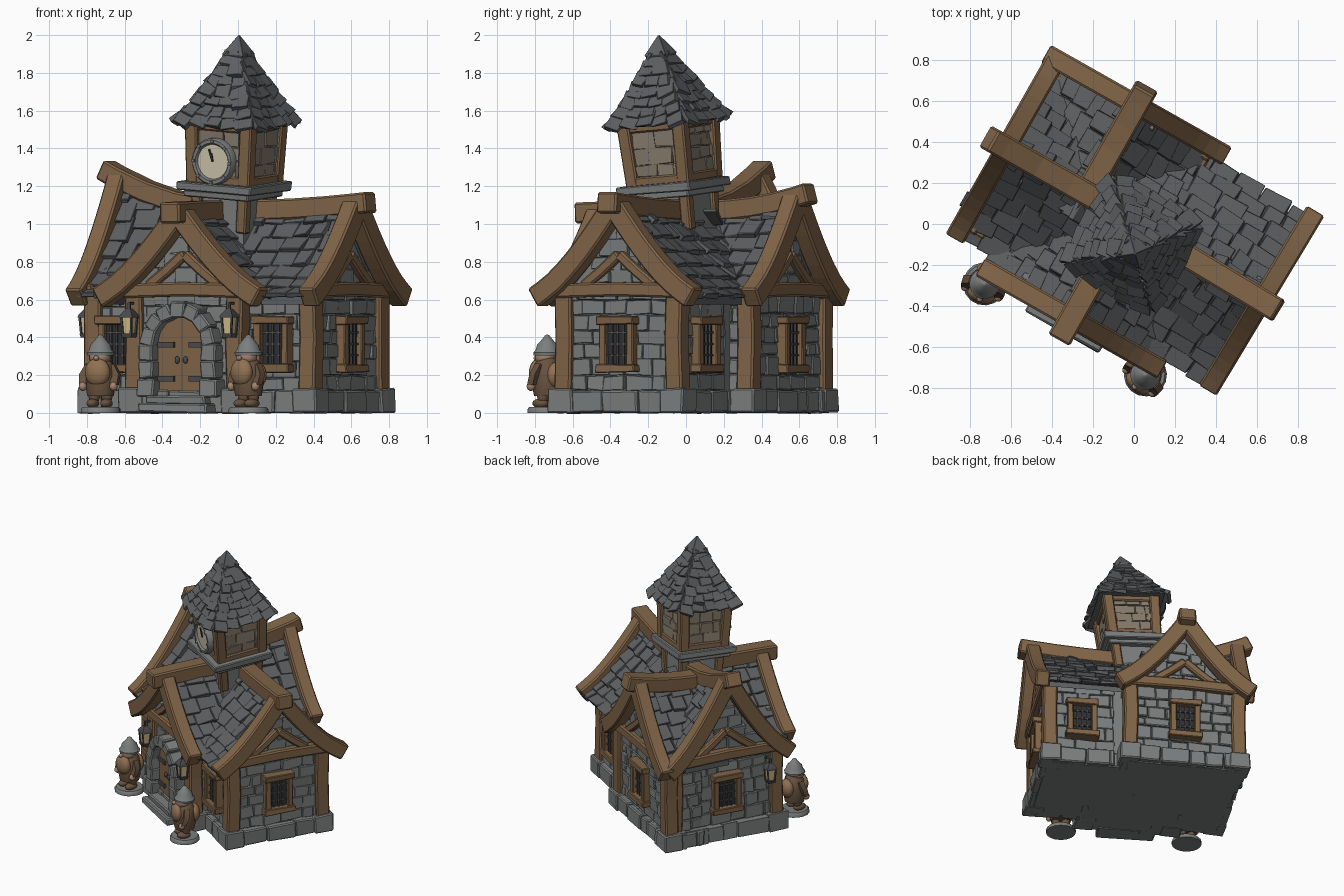
import bpy, bmesh, math, random
from mathutils import Matrix as M, Vector as V

if "Cube" in bpy.data.objects:
    bpy.data.objects.remove(bpy.data.objects["Cube"])
random.seed(4)
U = random.uniform
WOOD, STONE, SLATE = (.22, .13, .065, 1), (.2, .21, .21, 1), (.11, .115, .12, 1)
DARK, TAN, CREAM, IRON = (.03, .03, .03, 1), (.28, .165, .085, 1), (.6, .55, .4, 1), (.07, .07, .075, 1)

def T(x, y, z=0): return M.Translation((x, y, z))
def RZ(a): return M.Rotation(math.radians(a), 4, 'Z')
I, WORLD = M.Identity(4), RZ(-29.5)      # the whole house stands turned on the grid

def finish(name, bm, col, F=I, bevel=0, smooth=False):
    bm.transform(WORLD @ F)
    bmesh.ops.recalc_face_normals(bm, faces=bm.faces)
    me = bpy.data.meshes.new(name)
    bm.to_mesh(me); bm.free()
    key = "mat_%.3f_%.3f_%.3f" % col[:3]
    mat = bpy.data.materials.get(key) or bpy.data.materials.new(key)
    mat.diffuse_color = col
    mat.use_nodes = True
    mat.node_tree.nodes["Principled BSDF"].inputs["Base Color"].default_value = mat.diffuse_color
    me.materials.append(mat)
    ob = bpy.data.objects.new(name, me)
    bpy.context.collection.objects.link(ob)
    if bevel:
        b = ob.modifiers.new("bevel", 'BEVEL'); b.width = bevel; b.segments = 1
    if smooth:
        for p in me.polygons: p.use_smooth = True
        me.set_sharp_from_angle(angle=math.radians(40))
    return ob

def block(bm, m, size, jit=0.):
    for v in bmesh.ops.create_cube(bm, size=1, matrix=m @ M.Diagonal((*size, 1)))['verts']:
        v.co += V((U(-jit, jit), U(-jit, jit), U(-jit, jit)))

def loft(bm, rings):
    vs = [[bm.verts.new(p) for p in r] for r in rings]
    n = len(vs[0])
    for a, b in zip(vs, vs[1:]):
        for i in range(n): bm.faces.new((a[i], a[(i+1) % n], b[(i+1) % n], b[i]))
    bm.faces.new(vs[0]); bm.faces.new(vs[-1])

def beam(bm, pts, w, h, side, F=I):
    pts, side, rings = [V(p) for p in pts], V(side), []
    for i, p in enumerate(pts):
        t = (pts[min(i+1, len(pts)-1)] - pts[max(i-1, 0)]).normalized()
        n = side.cross(t).normalized()
        rings.append([F @ (p + side*a*w/2 + n*b*h/2) for a, b in ((-1, -1), (1, -1), (1, 1), (-1, 1))])
    loft(bm, rings)

def lathe(bm, prof, F=I, n=16):
    loft(bm, [[F @ V((r*math.cos(6.28319*k/n), r*math.sin(6.28319*k/n), z)) for k in range(n)] for r, z in prof])

def ball(bm, c, s, F=I):
    bmesh.ops.create_uvsphere(bm, u_segments=14, v_segments=9, radius=1, matrix=F @ T(*c) @ M.Diagonal((*s, 1)))

def stones(bm, F, x0, x1, z0, z1, h, proud, top=None):
    z = z0
    while z < z1 - .01:
        hh = min(h*U(.75, 1.3), z1 - z)
        if z1 - z - hh < h*.5: hh = z1 - z
        x = x0
        while x < x1 - .005:
            w = min(h*U(.9, 2.2), x1 - x)
            if not top or z + hh*.4 < top(x + w/2):
                block(bm, F @ T(x + w/2, -proud*U(.1, .6), z + hh/2), (w - .004, proud*1.8, hh - .004), .006)
            x += w
        z += hh

def tile(bm, F, a, b, along, w, thick=.026):
    d = (b - a).normalized(); n = along.cross(d)
    if n.z < 0: n = -n
    d = (d + n*U(.1, .2)).normalized(); al = d.cross(n).normalized(); n = al.cross(d)
    m = M((al, d, n)).transposed().to_4x4()
    m.translation = (a + b)/2 + n*.008
    block(bm, F @ m, (w, (b - a).length*1.4, thick), .009)

# four gabled wings: angle, ridge offset, wall distance, roof distance, half wall, half roof, end peak
EAVE, PC = .61, 1.06
wings = {"front": (0, -.04, .47, .57, .31, .475, 1.05), "right": (88.5, 0, .655, .745, .345, .475, 1.095),
         "back": (180, .275, .445, .53, .39, .47, 1.13), "left": (-90, -.015, .65, .745, .395, .47, 1.24)}

def roof_z(W, x, y):
    d = min(1, abs(x - W[1])/W[5])
    return EAVE + (PC + (W[6] - PC)*(y/W[3])**2 - EAVE)*(1 - d)**1.4

def covered(me, p):
    for W in wings.values():
        q = RZ(-W[0]) @ p
        if W is not me and -W[3] + .03 < q.y < .04 and abs(q.x - W[1]) < W[5] and roof_z(W, q.x, q.y) > p.z + .04:
            return True
    return False

def window(name, F):
    fr, pane, bars = bmesh.new(), bmesh.new(), bmesh.new()
    for s in (-1, 1): block(fr, T(s*.085, -.03, .365), (.042, .06, .26), .003)
    for z, w in ((.235, .24), (.49, .23)): block(fr, T(0, -.035, z), (w, .08, .045), .004)
    block(pane, T(0, -.015, .365), (.15, .03, .24))
    for i in (-1, 0, 1):
        block(bars, T(i*.035, -.035, .365), (.01, .012, .23))
        block(bars, T(0, -.035, .365 + i*.06), (.14, .012, .01))
    finish(name + "_window_frame", fr, WOOD, F, .005)
    finish(name + "_window_pane", pane, DARK, F); finish(name + "_window_bars", bars, IRON, F)

for name, W in wings.items():
    ang, c, L, Lr, w, r, pe = W
    F = RZ(ang)
    # solid body and roof deck
    bm, deck = bmesh.new(), bmesh.new()
    ys = [-k/4 for k in range(5)]
    xs = [c + w*k/6 for k in range(-6, 7)]
    loft(bm, [[V((c - w, y*L, .02))] + [V((x, y*L, roof_z(W, x, y*L) - .05)) for x in xs] + [V((c + w, y*L, .02))] for y in ys])
    finish(name + "_wing_body", bm, STONE, F)
    xs = [c + (r - .04)*k/7 for k in range(-7, 8)]
    D = Lr - .04
    loft(deck, [[V((x, y*D, roof_z(W, x, y*D) - o)) for o, row in ((.01, xs), (.05, xs[::-1])) for x in row] for y in ys])
    finish(name + "_roof_deck", deck, SLATE, F)
    # slate tiles
    bm = bmesh.new()
    rows = 7
    for s in (-1, 1):
        for i in range(rows):
            d0, d1 = ((r - .01)*(k/rows)**1.15 for k in (i, i + 1))
            y = -Lr + .055 - U(0, .03)
            while y < .03:
                tw = U(.08, .155); ym = y + tw/2; y += tw
                a, b = (V((c + s*d, ym, roof_z(W, c + s*d, ym))) for d in (d0, d1))
                if not covered(W, F @ ((a + b)/2)):
                    tile(bm, I, a, b + V((s*U(-.01, .015), 0, 0)), V((0, 1, 0)), tw - .004)
    finish(name + "_roof_slates", bm, SLATE, F, .004)
    # stone walls and foundation
    bm, base = bmesh.new(), bmesh.new()
    stones(bm, F @ T(0, -L), c - w, c + w, .12, 1.1, .085, .018, lambda x: roof_z(W, x, -L) - .07)
    block(base, F @ T(c, -L/2 - .012, .055), (2*w + .06, L + .025, .11))
    stones(base, F @ T(0, -L - .022), c - w, c + w, 0, .12, .12, .03)
    for s in (-1, 1):
        S = F @ T(c + s*w, 0) @ RZ(s*90)
        x0, x1 = (-L, -.2) if s > 0 else (.2, L)
        stones(bm, S, x0, x1, .12, .65, .085, .015)
        stones(base, S @ T(0, -.022), x0, x1, 0, .12, .12, .03)
        block(base, F @ T(c + s*w, -L, .065), (.145, .145, .13), .006)
    finish(name + "_wall_stones", bm, STONE, I, .006); finish(name + "_foundation", base, STONE, I, .008)
    # timber frame: posts, tie, braces, curved barge boards, sagging ridge beam
    bm = bmesh.new()
    yw = -L - .03
    for s in (-1, 1):
        beam(bm, [(c + s*w, -L, .11), (c + s*(w - .008), -L - .003, .4), (c + s*w, -L, .67)], .10, .10, (0, 1, 0))
        beam(bm, [(c + s*.22, yw, .67), (c + s*.11, yw, .75), (c, yw, .84)], .05, .055, (0, 1, 0))
        beam(bm, [(c + s*r*k/8*1.02, -Lr + .02, roof_z(W, c + s*r*k/8, -Lr) + .01 - .012*(k == 8)) for k in range(9)],
             .10, .115, (0, 1, 0))
    beam(bm, [(c - w - .05, yw, .645), (c, yw, .655), (c + w + .05, yw, .645)], .07, .075, (0, 1, 0))
    tip = 1 + (.10 if name == "front" else .075)/Lr
    beam(bm, [(c, -Lr*k, roof_z(W, c, -Lr*k) + .012) for k in (.0, .25, .5, .75, 1, tip)], .12, .11, (1, 0, 0))
    finish(name + "_timber_frame", bm, WOOD, F, .01)

# windows on every wall but the door wall
for n, a, x, d in (("right_gable", 88.5, 0, .665), ("back_gable", 180, .275, .455), ("left_gable", -90, -.015, .66),
                   ("right_front", -1.5, .45, .355), ("right_rear", 178.5, -.43, .35), ("left_front", 0, -.5, .385)):
    window(n, RZ(a) @ T(x, -d))

# arched doorway
D = T(-.045, -.47)
bm = bmesh.new()
for s in (-1, 1):
    for i, z in enumerate((.13, .23, .32)): block(bm, T(s*.19, -.05, z), (.085 + .015*(i == 0), .13, .095), .006)
for i in range(7):
    block(bm, T(0, -.05, .36) @ M.Rotation(math.radians(-77 + 25.7*i), 4, 'Y') @ T(0, 0, .185), (.088, .13, .08), .006)
for z, w, y in ((.025, .42, -.09), (.07, .36, -.06)): block(bm, T(0, y, z), (w, .14, .05), .006)
finish("door_arch_and_steps", bm, STONE, D, .008)
arch = [(.15, .09)] + [(.15*math.cos(math.pi*k/10), .36 + .15*math.sin(math.pi*k/10)) for k in range(11)] + [(-.15, .09)]
bm = bmesh.new(); loft(bm, [[V((x, y, z)) for x, z in arch] for y in (-.05, .01)])
finish("door_leaves", bm, WOOD, D)
bm = bmesh.new()
for s in (-1, 1):
    for z in (.18, .36): block(bm, T(s*.095, -.055, z), (.10, .014, .03))
    ball(bm, (s*.025, -.06, .28), (.013, .013, .02))
block(bm, T(0, -.05, .3), (.006, .006, .4))
finish("door_ironwork", bm, IRON, D)

# leaning clock tower
P = T(.013, -.06, 1.2) @ M.Rotation(math.radians(4.5), 4, 'X') @ M.Rotation(math.radians(4.5), 4, 'Y') @ T(0, 0, -1.2)
bm, wd, st, sl, pl = (bmesh.new() for _ in range(5))
block(bm, T(0, 0, 1.05), (.29, .29, .3)); block(bm, T(0, 0, 1.38), (.33, .33, .36))
finish("tower_core", bm, STONE, P)
block(st, T(0, -.01, 1.2), (.455, .455, .045), .006); block(st, T(0, -.01, 1.165), (.39, .39, .04), .004)
prof = [(.242, 1.54), (.18, 1.63), (.118, 1.75), (.068, 1.84), (.03, 1.91)]
def half(z):
    for (h0, z0), (h1, z1) in zip(prof, prof[1:]):
        if z <= z1: return h0 + (h1 - h0)*(z - z0)/(z1 - z0)
    return prof[-1][0]
for k in range(4):
    Q = RZ(90*k)
    beam(wd, [(.155, .155, 1.22), (.168, .168, 1.55)], .072, .072, (1, 0, 0), Q)
    beam(wd, [(.13, .13, .97), (.14, .14, 1.17)], .06, .06, (1, 0, 0), Q)
    for z in (1.245, 1.53): beam(wd, [(-.16, -.165, z), (.16, -.165, z)], .05, .05, (0, 1, 0), Q)
    stones(pl, Q @ T(0, -.163), -.125, .125, 1.265, 1.51, .075, .012)
    for i in range(7):
        z0, z1 = 1.54 + i*.052, 1.54 + (i + 1)*.052
        h0, h1 = half(z0), half(z1)
        n = max(1, round(2*h0/.09)); step = 2*h0/n
        for j in range(n):
            xm = -h0 + step*(j + .5)
            tile(sl, Q, V((xm*h1/h0, -h1, z1)), V((xm, -h0 - U(0, .01), z0 - U(0, .008))), V((1, 0, 0)), step*U(.92, 1.04), .022)
finish("tower_timber", wd, WOOD, P, .008); finish("tower_plinth", st, STONE, P, .006)
finish("tower_panels", pl, (.24, .2, .15, 1), P, .005)
sq = lambda h, z: [V((a*h, b*h, z)) for a, b in ((-1, -1), (1, -1), (1, 1), (-1, 1))]
loft(sl, [sq(h - .006, z) for h, z in prof])
loft(sl, [sq(.052, 1.885), sq(.064, 1.905), sq(.004, 2.004)])
finish("spire_slates", sl, SLATE, P, .004)
# clock on the tower front
C = P @ T(-.02, -.178, 1.345) @ M.Rotation(math.pi/2, 4, 'X')
ring, face, hand = bmesh.new(), bmesh.new(), bmesh.new()
lathe(ring, [(.125, -.02), (.125, .03), (.117, .042), (.1, .042), (.092, .03), (.087, .0)], n=28)
lathe(face, [(.094, 0), (.094, .028)], n=28)
for a, l in ((20, .07), (12, .045)): block(hand, RZ(a) @ T(0, l/2, .033), (.009, l, .008))
for k in range(8): block(ring, RZ(45*k) @ T(0, .11, .045), (.016, .016, .012))
finish("clock_rim", ring, STONE, C, 0, True); finish("clock_face", face, CREAM, C); finish("clock_hands", hand, DARK, C)

# hanging lanterns: position and wall direction
for i, (x, y, a) in enumerate(((-.345, -.56, 0), (.265, -.56, 0), (-.745, -.30, -90))):
    F = T(x, y) @ RZ(a)
    ir, gl = bmesh.new(), bmesh.new()
    beam(ir, [(0, .1, .53), (0, .05, .58), (0, 0, .58), (0, 0, .54)], .014, .014, (1, 0, 0))
    loft(ir, [sq(.04, .505), sq(.035, .52), sq(.012, .552)]); loft(ir, [sq(.027, .4), sq(.032, .42)])
    for k in range(4): beam(ir, [(.024, .024, .41), (.031, .031, .51)], .01, .01, (1, 0, 0), RZ(90*k))
    loft(gl, [sq(.021, .415), sq(.028, .508)])
    finish(f"lantern_{i}_iron", ir, IRON, F); finish(f"lantern_{i}_glass", gl, (.65, .5, .25, 1), F)

# two bearded guard statues beside the door
for s in (-1, 1):
    F = T(-.04 + s*.45, -.612) @ RZ(s*-12)
    st, cl, br, sk = (bmesh.new() for _ in range(4))
    lathe(st, [(.105, 0), (.105, .02), (.095, .032)])
    lathe(st, [(.072, .305), (.074, .32), (.062, .332), (.054, .36), (.034, .382), (.012, .41), (.002, .415)])
    for k in (-1, 1):
        ball(cl, (k*.038, -.015, .05), (.032, .05, .026)); ball(cl, (k*.035, 0, .09), (.03, .032, .045))
        beam(cl, [(k*.06, 0, .25), (k*.09, -.01, .2), (k*.085, -.03, .15)], .04, .04, (0, 1, 0))
        ball(sk, (k*.085, -.04, .14), (.022, .024, .024))
    lathe(cl, [(.07, .09), (.078, .13), (.08, .2), (.068, .26), (.04, .29)])
    ball(br, (0, -.055, .215), (.07, .042, .075)); ball(br, (0, .065, .2), (.06, .045, .07))
    ball(sk, (0, -.015, .295), (.058, .055, .045)); ball(sk, (0, -.075, .29), (.015, .018, .014))
    for n, b, col in (("base_and_helmet", st, STONE), ("coat", cl, (.14, .085, .05, 1)), ("beard_and_pack", br, TAN), ("face_and_hands", sk, (.36, .23, .15, 1))):
        finish(("left_" if s < 0 else "right_") + "statue_" + n, b, col, F, 0, True)
